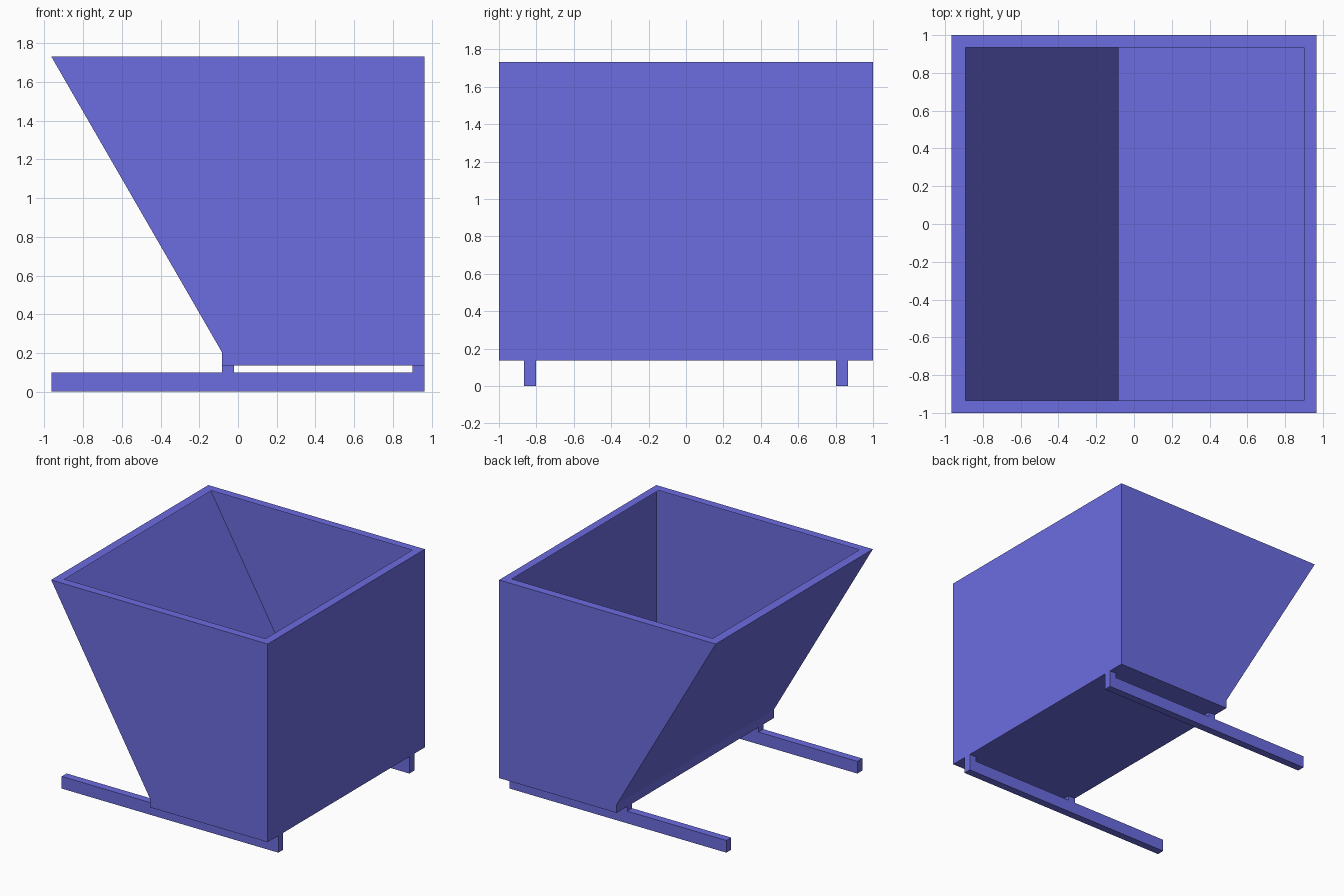
import bpy, bmesh

cube = bpy.data.objects.get("Cube")
if cube:
    bpy.data.objects.remove(cube, do_unlink=True)

paint = bpy.data.materials.new("violet_blue_paint")
paint.use_nodes = True
COLOUR = (0.15, 0.15, 0.75, 1)
paint.diffuse_color = COLOUR
paint.node_tree.nodes["Principled BSDF"].inputs["Base Color"].default_value = COLOUR

HALF_X, HALF_Y = 0.965, 1.0
TOP, BASE, RIM = 1.732, 0.136, 0.066
FOOT_X = -0.083            # where the sloped wall meets the base
RAIL_TOP = 0.098


def finish(name, bm):
    bmesh.ops.recalc_face_normals(bm, faces=bm.faces)
    mesh = bpy.data.meshes.new(name)
    bm.to_mesh(mesh)
    bm.free()
    mesh.materials.append(paint)
    obj = bpy.data.objects.new(name, mesh)
    bpy.context.collection.objects.link(obj)
    return obj


def box(name, x0, x1, y0, y1, z0, z1):
    bm = bmesh.new()
    bmesh.ops.create_cube(bm, size=1)
    for v in bm.verts:
        v.co.x = x1 if v.co.x > 0 else x0
        v.co.y = y1 if v.co.y > 0 else y0
        v.co.z = z1 if v.co.z > 0 else z0
    return finish(name, bm)


# Hopper: thin sheet shell, an x-z profile extruded along y with an open top
bm = bmesh.new()
profile = [(-HALF_X, TOP), (FOOT_X, 0.204), (FOOT_X, BASE),
           (HALF_X, BASE), (HALF_X, TOP)]
front = [bm.verts.new((x, -HALF_Y, z)) for x, z in profile]
back = [bm.verts.new((x, HALF_Y, z)) for x, z in profile]
bm.faces.new(front)
bm.faces.new(back)
for i in range(len(profile) - 1):
    bm.faces.new((front[i], front[i + 1], back[i + 1], back[i]))

# Flat rim turned inwards around the open top
outer = [front[0], front[-1], back[-1], back[0]]
x0, x1, y = -0.891, HALF_X - RIM, HALF_Y - RIM
inner = [bm.verts.new((px, py, TOP))
         for px, py in ((x0, -y), (x1, -y), (x1, y), (x0, y))]
for i in range(4):
    j = (i + 1) % 4
    bm.faces.new((outer[i], outer[j], inner[j], inner[i]))
finish("hopper", bm)

# Skid rails with spacer blocks under the hopper
for side, y0 in (("front", -0.865), ("back", 0.803)):
    y1 = y0 + 0.062
    box(side + "_rail", -HALF_X, HALF_X, y0, y1, 0, RAIL_TOP)
    for end, x0 in (("inner", FOOT_X), ("end", HALF_X - 0.062)):
        box(f"{side}_{end}_spacer", x0, x0 + 0.062, y0, y1, RAIL_TOP, BASE)
